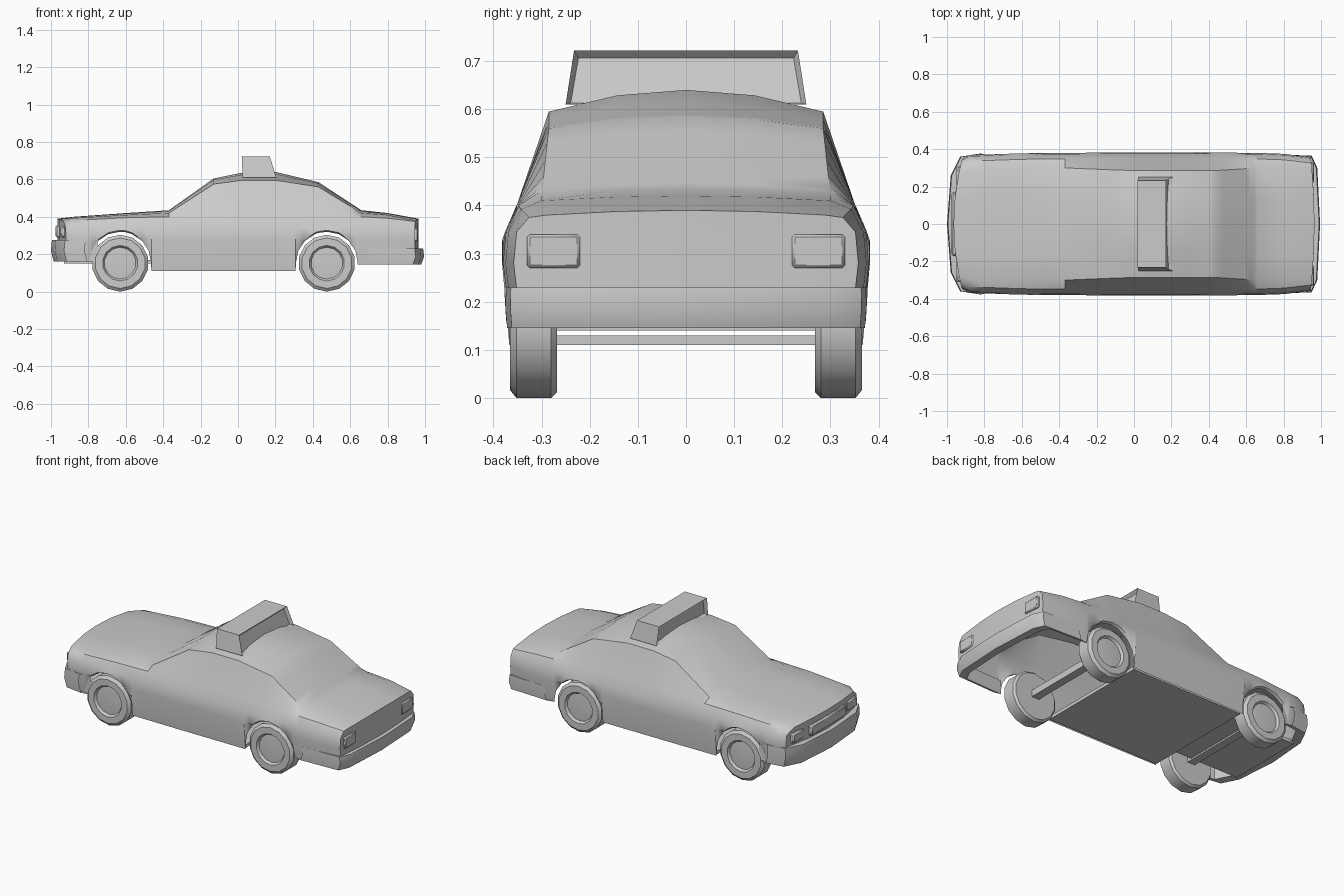
import bpy, bmesh, math
from mathutils import Vector

if "Cube" in bpy.data.objects:
    bpy.data.objects.remove(bpy.data.objects["Cube"])

WHEELS = (-0.63, 0.475)
ARCH_R = 0.165


def finish(name, bm, angle=40):
    bmesh.ops.remove_doubles(bm, verts=bm.verts, dist=0.0005)
    bmesh.ops.recalc_face_normals(bm, faces=bm.faces)
    me = bpy.data.meshes.new(name)
    bm.to_mesh(me)
    bm.free()
    me.shade_smooth()
    me.set_sharp_from_angle(angle=math.radians(angle))
    ob = bpy.data.objects.new(name, me)
    bpy.context.collection.objects.link(ob)
    return ob


def skin(bm, rows):
    vs = [[bm.verts.new(p) for p in r] for r in rows]
    for a, b in zip(vs, vs[1:]):
        for i in range(len(a) - 1):
            bm.faces.new((a[i], a[i + 1], b[i + 1], b[i]))


def box(name, x, y, z, bevel=0.0):
    bm = bmesh.new()
    bmesh.ops.create_cube(bm, size=1)
    for v in bm.verts:
        v.co = Vector(((x[0] + x[1]) / 2 + v.co.x * (x[1] - x[0]),
                       (y[0] + y[1]) / 2 + v.co.y * (y[1] - y[0]),
                       (z[0] + z[1]) / 2 + v.co.z * (z[1] - z[0])))
    if bevel:
        bmesh.ops.bevel(bm, geom=bm.edges[:], offset=bevel, segments=1, affect='EDGES')
    return finish(name, bm)


# Body stations: x, half width, belt z, roof edge y, roof edge z, centre z
ST = [(-0.92, .345, .365, .28, .38, .39), (-0.88, .368, .38, .29, .393, .40),
      (-0.60, .378, .395, .30, .41, .42), (-0.37, .38, .40, .30, .42, .435),
      (-0.13, .382, .405, .29, .575, .605), (0.02, .382, .405, .285, .595, .635),
      (0.20, .382, .405, .285, .595, .64), (0.43, .382, .405, .285, .56, .585),
      (0.66, .38, .40, .30, .42, .435), (0.80, .375, .392, .30, .41, .42),
      (0.945, .358, .375, .29, .38, .39)]


def station(x):
    for a, b in zip(ST, ST[1:]):
        if x <= b[0]:
            t = (x - a[0]) / (b[0] - a[0])
            return [p + (q - p) * t for p, q in zip(a, b)]
    return list(ST[-1])


def underside(x):
    z = 0.16 if x < WHEELS[0] else 0.15 if x > WHEELS[1] else 0.11
    for c in WHEELS:
        if abs(x - c) <= ARCH_R:
            z = max(z, 0.155 + math.sqrt(max(0, ARCH_R ** 2 - (x - c) ** 2)))
    return z


def bulge(x, y):
    if x == ST[0][0]:
        return x - 0.045 * (1 - (y / .345) ** 2)
    if x == ST[-1][0]:
        return x + 0.02 * (1 - (y / .358) ** 2)
    return x


def half_section(x):
    _, w, belt, ey, ez, cz = station(x)
    zb = underside(x)
    return [(w - .015, zb), (w, max(.28, zb + .008)), (w - .006, .345),
            (w - .032, belt), (ey, ez), (ey * .5, ez + (cz - ez) * .75), (0, cz)]


# One smooth skin for sides, bonnet, cabin and boot, with wheel arches
xs = {s[0] for s in ST}
for c in WHEELS:
    xs |= {c + ARCH_R * math.cos(math.pi * k / 8) * .9999 for k in range(9)}
    xs |= {c - ARCH_R - .002, c + ARCH_R + .002}
bm = bmesh.new()
rows = []
for x in sorted(xs):
    h = half_section(x)
    full = h + [(-y, z) for y, z in h[-2::-1]]
    rows.append([(bulge(x, y), y, z) for y, z in full])
skin(bm, rows)
# Nose and tail panels
for x in (ST[0][0], ST[-1][0]):
    h = half_section(x)
    panel = [[(bulge(x, y * f), y * f, z) for f in (1, .5, 0, -.5, -1)] for y, z in h[:4]]
    top = h[4:] + [(-y, z) for y, z in h[5:3:-1]]
    panel.append([(bulge(x, y), y, z) for y, z in top])
    skin(bm, panel)
finish("car_body", bm, 38)


# Wraparound bumpers
def bumper(name, path, z0, z1, depth):
    pts = path + [(x, -y) for x, y in path[-2::-1]]
    s = 1 if path[-1][0] > 0 else -1
    zm = (z0 + z1) / 2
    rows = []
    for x, y in pts:
        sec = [(-depth, z0), (-.015, z0), (0, zm), (-.005, z1), (-depth, z1), (-depth, z0)]
        rows.append([(x + s * d, y * (1 + d * .6), z) for d, z in sec])
    bm = bmesh.new()
    skin(bm, rows)
    finish(name, bm, 30)


bumper("front_bumper", [(-.82, .377), (-.93, .36), (-.98, .26), (-1.0, 0)], .16, .275, .07)
bumper("rear_bumper", [(.70, .375), (.95, .365), (.98, .30), (.995, 0)], .145, .23, .06)

# Floor pan, front undertray and axles
box("floor_pan", (-.455, .30), (-.355, .355), (.11, .13))
box("front_undertray", (-.93, -.45), (-.24, .24), (.15, .17))
for label, x in zip(("front", "rear"), WHEELS):
    box(label + "_axle", (x - .025, x + .025), (-.28, .28), (.14, .18))

# Wheels with dished hubs
for label, x in zip(("front", "rear"), WHEELS):
    for side, s in (("left", -1), ("right", 1)):
        bm = bmesh.new()
        prof = [(0, .268), (.14, .268), (.152, .28), (.152, .352), (.135, .366),
                (.095, .366), (.085, .352), (0, .358)]
        n = 14
        skin(bm, [[(x + r * math.sin(2 * math.pi * k / n), s * y,
                    .152 + r * math.cos(2 * math.pi * k / n)) for r, y in prof]
                  for k in range(n + 1)])
        bmesh.ops.dissolve_degenerate(bm, dist=0.0001, edges=bm.edges)
        finish(f"{label}_{side}_wheel", bm, 35)

# Roof sign: tapered box with recessed front and back faces
bm = bmesh.new()
bmesh.ops.create_cube(bm, size=1)
for v in bm.verts:
    up = v.co.z > 0
    v.co = Vector(((.095 if up else .115) + v.co.x * (.15 if up else .18),
                   v.co.y * (.465 if up else .50), .722 if up else .61))
bm.normal_update()
ends = [f for f in bm.faces if abs(f.normal.x) > .7]
bmesh.ops.inset_individual(bm, faces=ends, thickness=.014, depth=-.02)
finish("roof_sign", bm, 20)

# Headlights, tail lights and grille
for side, s in (("left", -1), ("right", 1)):
    y = sorted((s * .20, s * .31))
    box(side + "_headlight", (-.95, -.91), y, (.29, .35), .008)
    y = sorted((s * .22, s * .33))
    box(side + "_tail_light", (.93, .962), y, (.27, .34), .006)
box("grille", (-.975, -.93), (-.17, .17), (.29, .355), .008)
